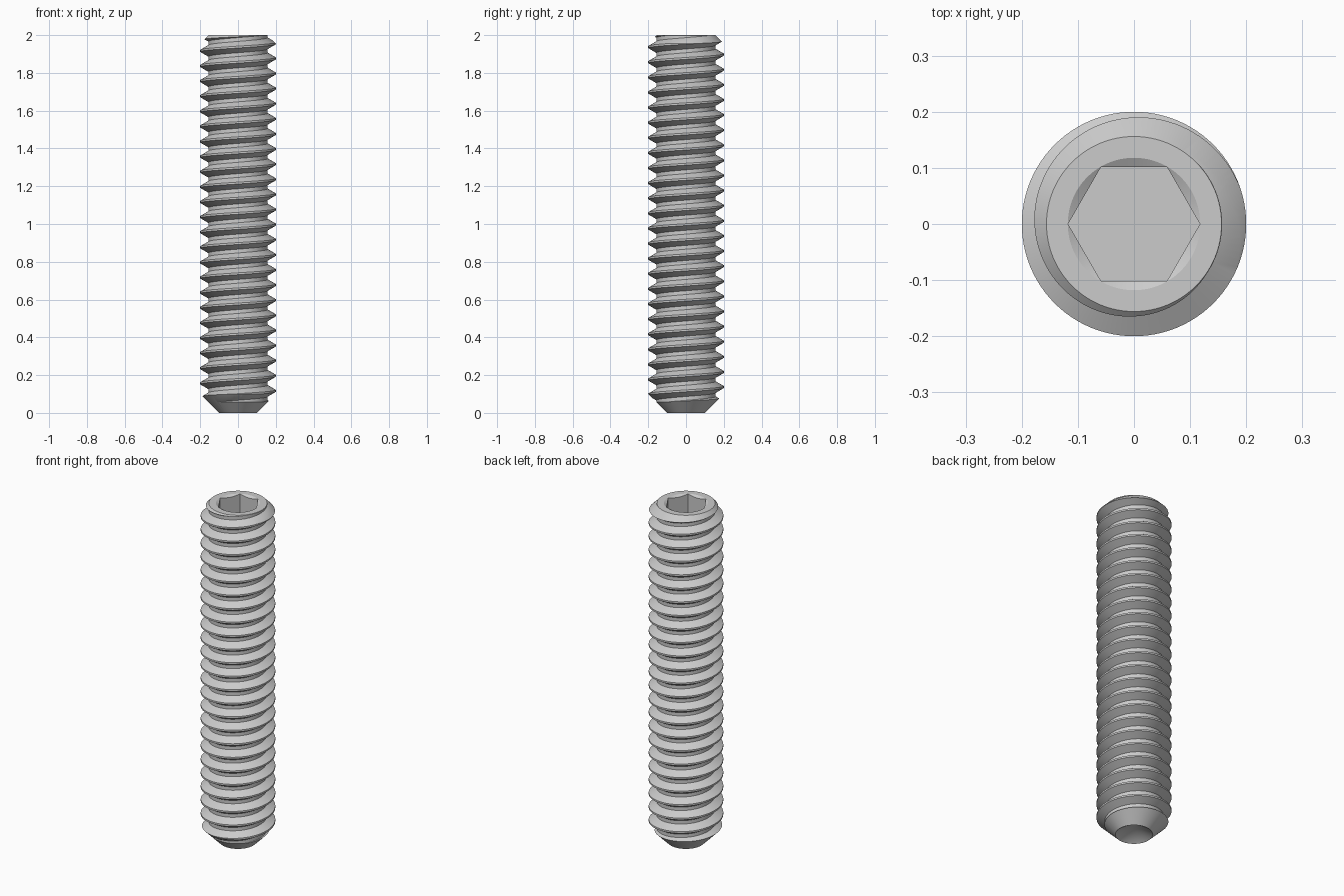
import bpy, bmesh, math

if "Cube" in bpy.data.objects:
    bpy.data.objects.remove(bpy.data.objects["Cube"])

N = 96                      # segments around the axis
PITCH, MAJOR, MINOR, LENGTH = 0.08, 0.2, 0.157, 2.0


def make_object(name, bm):
    bmesh.ops.recalc_face_normals(bm, faces=bm.faces[:])
    mesh = bpy.data.meshes.new(name)
    bm.to_mesh(mesh)
    bm.free()
    obj = bpy.data.objects.new(name, mesh)
    bpy.context.collection.objects.link(obj)
    return obj


def lathe(name, profile, sides):
    """Closed solid of revolution; the profile runs from axis to axis."""
    bm = bmesh.new()
    rings = []
    for r, z in profile:
        count = 1 if r == 0 else sides
        rings.append([bm.verts.new((r * math.cos(math.tau * i / sides),
                                    r * math.sin(math.tau * i / sides), z))
                      for i in range(count)])
    for a, b in zip(rings, rings[1:]):
        for i in range(sides):
            j = (i + 1) % sides
            loop = [a[i % len(a)], a[j % len(a)], b[j % len(b)], b[i % len(b)]]
            bm.faces.new(list(dict.fromkeys(loop)))
    return make_object(name, bm)


def threaded_rod(name, z_start, turns):
    """Continuous helical thread, closed by a fan at each end."""
    section = [(MAJOR, 0), (MAJOR, PITCH / 8),
               (MINOR, PITCH * 7 / 16), (MINOR, PITCH * 11 / 16)]
    bm = bmesh.new()
    last = N * turns
    grid = {}
    for k in range(last + N + 1):
        a = math.tau * (k % N) / N
        for j, (r, dz) in enumerate(section):
            if j == 0 or k <= last:
                grid[k, j] = bm.verts.new((r * math.cos(a), r * math.sin(a),
                                           z_start + PITCH * k / N + dz))

    def vert(k, j):
        return grid[k + N, 0] if j == 4 else grid[k, j]

    for k in range(last):
        for j in range(4):
            bm.faces.new((vert(k, j), vert(k + 1, j), vert(k + 1, j + 1), vert(k, j + 1)))
    for k0 in (0, last):
        loop = [grid[k, 0] for k in range(k0, k0 + N + 1)] + [grid[k0, j] for j in (3, 2, 1)]
        centre = bm.verts.new((0, 0, z_start + PITCH * (k0 / N + 0.5)))
        for i, v in enumerate(loop):
            bm.faces.new((v, loop[(i + 1) % len(loop)], centre))
    return make_object(name, bm)


def boolean(obj, tool, operation):
    mod = obj.modifiers.new(operation, 'BOOLEAN')
    mod.operation, mod.object, mod.solver = operation, tool, 'EXACT'
    bpy.context.view_layer.objects.active = obj
    bpy.ops.object.modifier_apply(modifier=mod.name)
    bpy.data.objects.remove(tool, do_unlink=True)


# threaded shank, longer than needed at both ends
screw = threaded_rod("set_screw", 1.9517 - 26 * PITCH, 28)

# trim to length: cup point with 45 degree cone below, 45 degree chamfer on top
envelope = lathe("end_trim", [(0, 0.06), (0.1, 0), (0.22, 0.12),
                              (0.22, LENGTH - 0.064), (0.156, LENGTH), (0, LENGTH)], N)
boolean(screw, envelope, 'INTERSECT')

# hex socket with a conical lead-in
socket = lathe("hex_socket", [(0, LENGTH - 0.2), (0.1175, LENGTH - 0.2),
                              (0.1175, LENGTH + 0.1), (0, LENGTH + 0.1)], 6)
boolean(screw, socket, 'DIFFERENCE')
lead_in = lathe("socket_lead_in", [(0, LENGTH - 0.0681), (0.1681, LENGTH + 0.0289),
                                   (0, LENGTH + 0.0289)], N)
boolean(screw, lead_in, 'DIFFERENCE')

# smooth round surfaces, keep thread and socket edges crisp
bpy.ops.object.select_all(action='DESELECT')
screw.select_set(True)
bpy.context.view_layer.objects.active = screw
bpy.ops.object.shade_smooth_by_angle(angle=math.radians(25))
